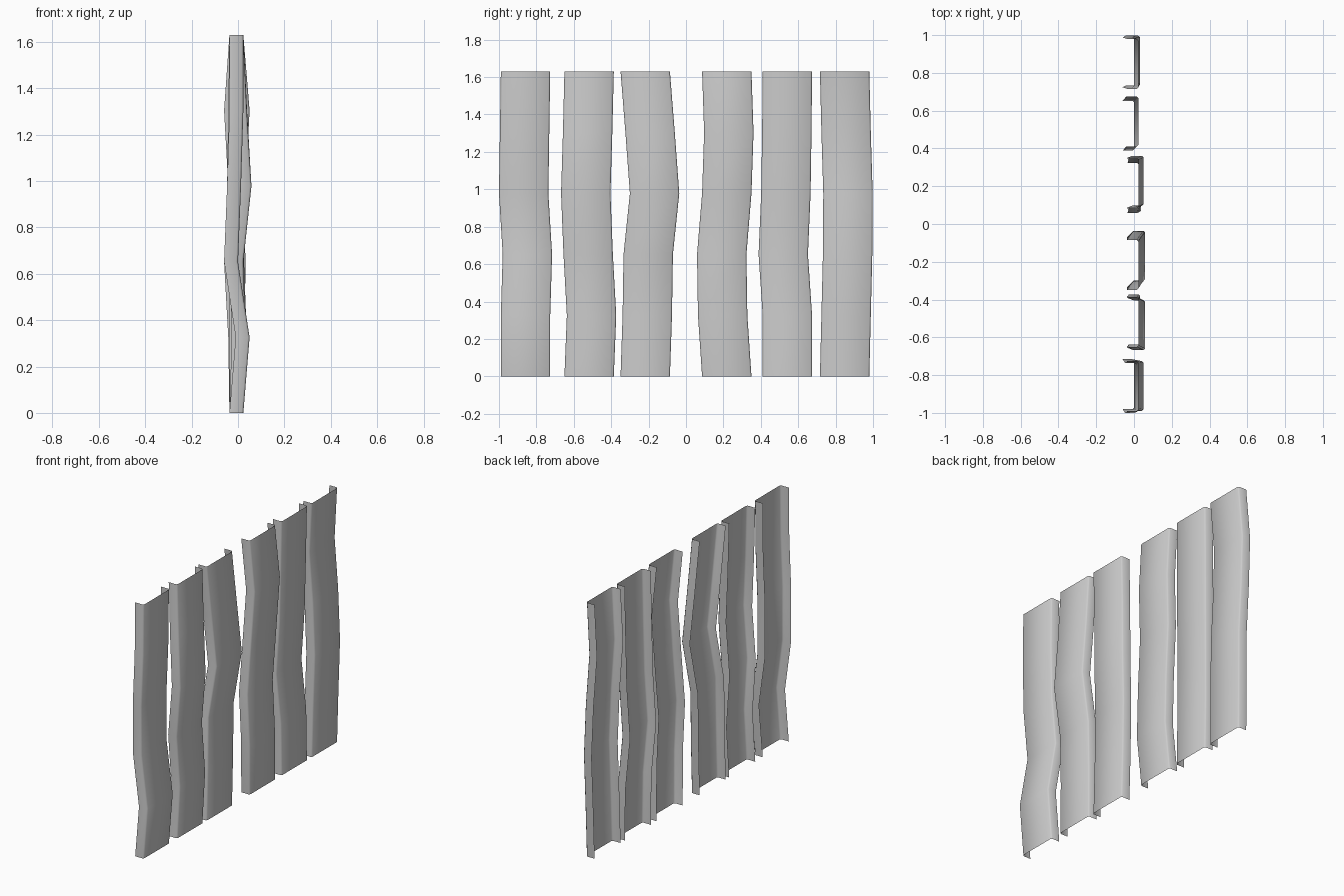
import bpy
import bmesh

HEIGHT = 1.63
WIDTH = 0.264
FRONT_X, BACK_X = 0.023, -0.037
CHAMFER = 0.008

if "Cube" in bpy.data.objects:
    bpy.data.objects.remove(bpy.data.objects["Cube"], do_unlink=True)

# Single pale grey finish
grey = bpy.data.materials.new("pale_grey")
grey.use_nodes = True
colour = (0.6, 0.6, 0.6, 1)
grey.diffuse_color = colour
grey.node_tree.nodes["Principled BSDF"].inputs["Base Color"].default_value = colour


def channel_section(start):
    """Open C-shaped section: two flanges and a web with eased corners."""
    end = start + WIDTH
    return [
        (BACK_X, start),
        (FRONT_X - CHAMFER, start),
        (FRONT_X, start + CHAMFER),
        (FRONT_X, end - CHAMFER),
        (FRONT_X - CHAMFER, end),
        (BACK_X, end),
    ]


def make_plank(name, start, shift_x, shift_y):
    """Stack the section at even heights, nudging each level sideways."""
    bm = bmesh.new()
    section = channel_section(start)
    # The two ends stay in line, only the inner levels wander
    shifts = [(0, 0), *zip(shift_x, shift_y), (0, 0)]
    rows = []
    for level, (dx, dy) in enumerate(shifts):
        z = HEIGHT * level / (len(shifts) - 1)
        rows.append([bm.verts.new((x + dx, y + dy, z)) for x, y in section])
    for low, high in zip(rows, rows[1:]):
        for i in range(len(section) - 1):
            bm.faces.new((low[i], low[i + 1], high[i + 1], high[i]))
    mesh = bpy.data.meshes.new(name)
    bm.to_mesh(mesh)
    bm.free()
    mesh.materials.append(grey)
    plank = bpy.data.objects.new(name, mesh)
    bpy.context.collection.objects.link(plank)
    return plank


# Start along y, then depth and sideways wander of the inner levels
layout = [
    (-0.99, (0.027, -0.023, -0.01, 0), (0, 0.01, -0.01, -0.005)),
    (-0.65, (0.01, 0, 0.035, 0.015), (0.013, -0.005, -0.018, -0.008)),
    (-0.35, (0, 0, 0.035, 0.016), (0.011, 0.016, 0.05, 0.026)),
    (0.086, (0.015, 0.003, 0.01, 0.027), (-0.022, -0.027, 0, 0.011)),
    (0.41, (-0.005, -0.023, -0.01, -0.005), (0, -0.022, -0.008, -0.003)),
    (0.716, (0.004, 0.01, -0.005, -0.023), (0.008, 0.016, 0.018, 0.008)),
]
planks = [make_plank(f"plank_{i + 1}", *row) for i, row in enumerate(layout)]

# Soft shading over the eased corners
bpy.ops.object.select_all(action="DESELECT")
for plank in planks:
    plank.select_set(True)
bpy.context.view_layer.objects.active = planks[0]
bpy.ops.object.shade_smooth_by_angle(angle=1.0)
